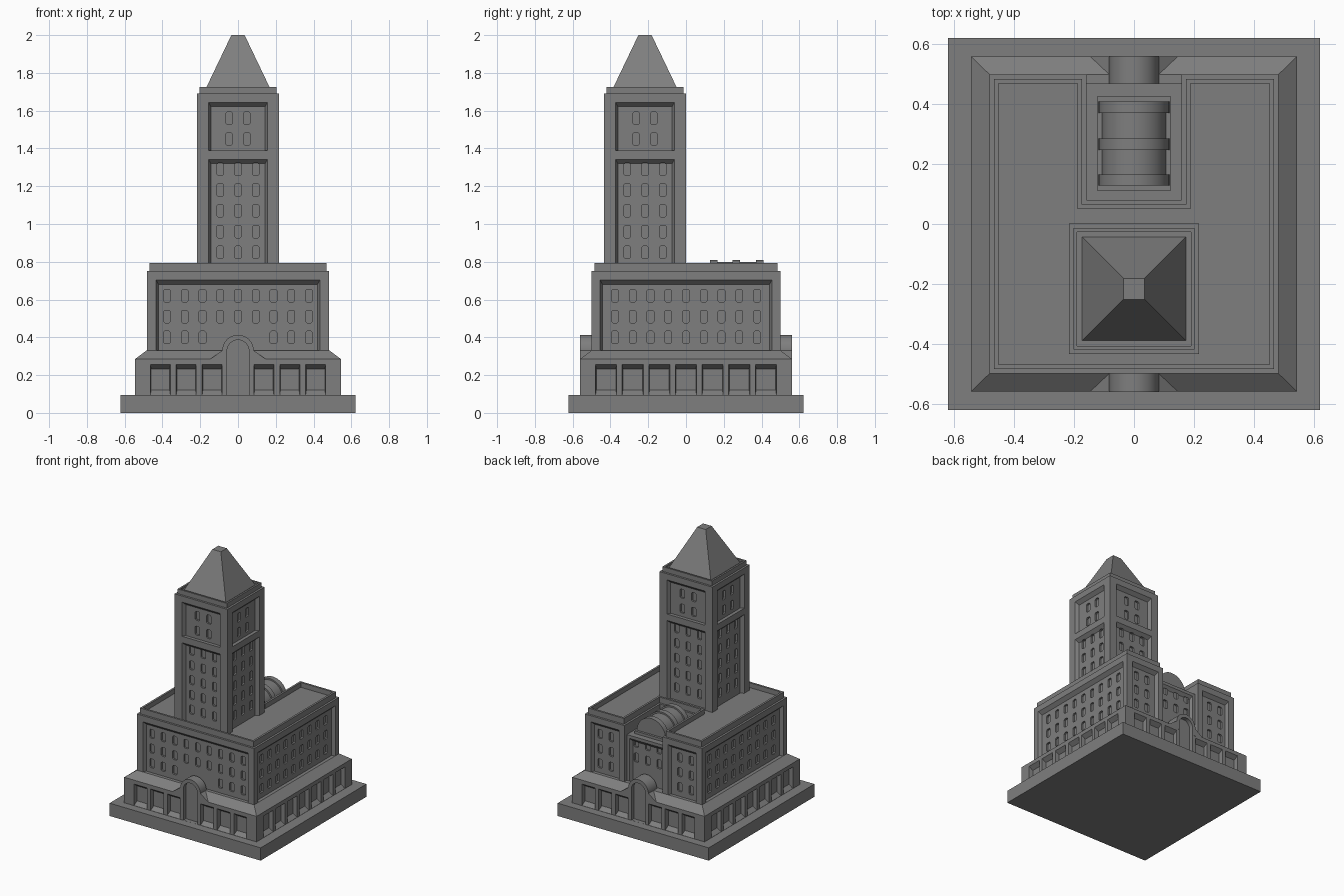
import bpy, bmesh, math
from mathutils import Matrix, Vector

cube = bpy.data.objects.get("Cube")
if cube:
    bpy.data.objects.remove(cube, do_unlink=True)

stone = bpy.data.materials.new("grey stone")
stone.use_nodes = True
GREY = (0.21, 0.21, 0.21, 1)
stone.diffuse_color = GREY
stone.node_tree.nodes["Principled BSDF"].inputs["Base Color"].default_value = GREY

TOWER_Y = -0.217


# ---- helpers ----
def loft(bm, ring_a, ring_b):
    """Closed solid between two matching rings of points."""
    a = [bm.verts.new(p) for p in ring_a]
    b = [bm.verts.new(p) for p in ring_b]
    n = len(a)
    faces = [bm.faces.new(a), bm.faces.new(b)]
    for i in range(n):
        j = (i + 1) % n
        faces.append(bm.faces.new((a[i], a[j], b[j], b[i])))
    bmesh.ops.recalc_face_normals(bm, faces=faces)


def finish(bm, name):
    mesh = bpy.data.meshes.new(name)
    bm.to_mesh(mesh)
    bm.free()
    mesh.materials.append(stone)
    ob = bpy.data.objects.new(name, mesh)
    bpy.context.collection.objects.link(ob)
    return ob


def solid(name, ring_a, ring_b):
    bm = bmesh.new()
    loft(bm, ring_a, ring_b)
    return finish(bm, name)


def rect(hx, hy, z, cy=0):
    return [(-hx, cy - hy, z), (hx, cy - hy, z), (hx, cy + hy, z), (-hx, cy + hy, z)]


def at_y(profile, y):
    return [(x, y, z) for x, z in profile]


def half_disc(r, zc, base=None, n=24):
    """Arch outline; with a base height it gets straight legs."""
    pts = [(r * math.cos(math.pi * i / n), zc + r * math.sin(math.pi * i / n))
           for i in range(n + 1)]
    return pts if base is None else pts + [(-r, base), (r, base)]


def on_side(profile, dist, angle, cy=0):
    """Put a (u, z) outline on the wall facing the given direction."""
    turn = Matrix.Rotation(math.radians(angle), 4, 'Z')
    return [turn @ Vector((u, -dist, z)) + Vector((0, cy, 0)) for u, z in profile]


def box2(u0, u1, z0, z1):
    return [(u0, z0), (u1, z0), (u1, z1), (u0, z1)]


def panel(bm, angle, dist, u0, u1, z0, z1, sill=0.0, depth=0.025, side=0.012, cy=0):
    """Recess with splayed jambs, soffit and sill."""
    loft(bm, on_side(box2(u0, u1, z0, z1), dist + 0.0005, angle, cy),
         on_side(box2(u0 + side, u1 - side, z0 + sill, z1 - 0.024), dist - depth, angle, cy))


def windows(bm, angle, dist, columns, rows, cy=0):
    """Grid of small corner-cut window openings."""
    w, h, c = 0.018, 0.033, 0.007
    outline = [(-w + c, -h), (w - c, -h), (w, -h + c), (w, h - c),
               (w - c, h), (-w + c, h), (-w, h - c), (-w, -h + c)]
    for u in columns:
        for z in rows:
            shape = [(u + a, z + b) for a, b in outline]
            loft(bm, on_side(shape, dist + 0.004, angle, cy),
                 on_side(shape, dist - 0.014, angle, cy))


def cut(ob, bm):
    """Subtract a cutter mesh and discard it."""
    cutter = finish(bm, "cutter")
    cutter.hide_render = True
    mod = ob.modifiers.new("cut", 'BOOLEAN')
    mod.operation, mod.solver, mod.object = 'DIFFERENCE', 'EXACT', cutter
    bpy.ops.object.select_all(action='DESELECT')
    bpy.context.view_layer.objects.active = ob
    ob.select_set(True)
    bpy.ops.object.modifier_apply(modifier=mod.name)
    bpy.data.objects.remove(cutter, do_unlink=True)


def smooth(ob):
    bpy.ops.object.select_all(action='DESELECT')
    bpy.context.view_layer.objects.active = ob
    ob.select_set(True)
    bpy.ops.object.shade_smooth_by_angle(angle=math.radians(30))


# ---- base slab ----
solid("base_slab", rect(0.622, 0.622, 0), rect(0.622, 0.622, 0.095))

# ---- podium with sloped roof, bays and doors ----
bm = bmesh.new()
loft(bm, rect(0.545, 0.56, 0.09), rect(0.545, 0.56, 0.285))
podium = finish(bm, "podium")
solid("podium_roof", rect(0.545, 0.56, 0.285), rect(0.483, 0.5, 0.331))


def door_cutter():
    bm = bmesh.new()
    for angle in (0, 180):
        arch = half_disc(0.058, 0.328, 0.0955)
        loft(bm, on_side(arch, 0.57, angle), on_side(arch, 0.53, angle))
    return bm


bays = bmesh.new()
for angle in (0, 90, 180, 270):
    ends = angle in (0, 180)
    pitch, half, dist = (0.137, 0.053, 0.56) if ends else (0.141, 0.056, 0.545)
    for i in range(-3, 4):
        if i or not ends:
            panel(bays, angle, dist, i * pitch - half, i * pitch + half,
                  0.0955, 0.256, sill=0.025, depth=0.03, side=0.004)
cut(podium, bays)
cut(podium, door_cutter())
cut(bpy.data.objects["podium_roof"], door_cutter())

# ---- arched portals with gable shoulders, front and back ----
shoulder = [(-0.148, 0.284), (0.148, 0.284), (0.083, 0.331), (-0.083, 0.331)]
arch = half_disc(0.083, 0.33, 0.27)
for name, sign, inner in (("front", -1, 0.49), ("back", 1, 0.46)):
    for part, outline, outer in (("shoulder", shoulder, 0.56), ("portal", arch, 0.561)):
        ob = solid(name + "_" + part, at_y(outline, sign * outer), at_y(outline, sign * inner))
        cut(ob, door_cutter())
        if part == "portal":
            smooth(ob)


# ---- main block, U-shaped around a rear court ----
def u_ring(inset, z):
    x, y, nx, ny = 0.483 - inset, 0.5 - inset, 0.158 + inset, 0.08 - inset
    return [(-x, -y, z), (x, -y, z), (x, y, z), (nx, y, z),
            (nx, ny, z), (-nx, ny, z), (-nx, y, z), (-x, y, z)]


main = solid("main_block", u_ring(0, 0.33), u_ring(0, 0.75))
ROWS = (0.62, 0.51, 0.40)
COLS = [0.094 * i for i in range(-4, 5)]
recess, holes = bmesh.new(), bmesh.new()
panel(recess, 0, 0.5, -0.434, 0.434, 0.325, 0.705)
windows(holes, 0, 0.475, COLS, ROWS[:2])
windows(holes, 0, 0.475, [u for u in COLS if abs(u) > 0.15], ROWS[2:])
for angle in (90, 270):
    panel(recess, angle, 0.483, -0.455, 0.455, 0.325, 0.705)
    windows(holes, angle, 0.458, COLS, ROWS)
for u0, u1 in ((0.2, 0.434), (-0.434, -0.2)):
    panel(recess, 180, 0.5, u0, u1, 0.325, 0.705)
windows(holes, 180, 0.475, [u for u in COLS if abs(u) > 0.25], ROWS)
cut(main, recess)
cut(main, holes)

parapet = solid("roof_parapet", u_ring(0.015, 0.75), u_ring(0.015, 0.793))
bm = bmesh.new()
loft(bm, u_ring(0.03, 0.757), u_ring(0.03, 0.9))
cut(parapet, bm)

# ---- lower block inside the court, with barrel vault ----
court = solid("court_block", rect(0.158, 0.2, 0.33, 0.27), rect(0.158, 0.2, 0.672, 0.27))
recess, holes = bmesh.new(), bmesh.new()
panel(recess, 180, 0.47, -0.135, 0.135, 0.325, 0.65, depth=0.02)
windows(holes, 180, 0.45, COLS[3:6], ROWS[:2])
cut(court, recess)
cut(court, holes)
solid("vault_plinth", rect(0.124, 0.157, 0.67, 0.269), rect(0.124, 0.157, 0.692, 0.269))

vault = half_disc(0.107, 0.692)
smooth(solid("barrel_vault", at_y(vault, 0.14), at_y(vault, 0.395)))
rib = half_disc(0.118, 0.692)
for i, y in enumerate((0.147, 0.266, 0.39)):
    ob = solid("vault_rib_%d" % (i + 1), at_y(rib, y - 0.019), at_y(rib, y + 0.019))
    smooth(ob)

# ---- tower ----
tower = solid("tower", rect(0.218, 0.218, 0.75, TOWER_Y), rect(0.218, 0.218, 1.69, TOWER_Y))
recess, holes = bmesh.new(), bmesh.new()
for angle in (0, 90, 180, 270):
    for z0, z1 in ((0.745, 1.343), (1.39, 1.645)):
        panel(recess, angle, 0.218, -0.157, 0.157, z0, z1, side=0.014, cy=TOWER_Y)
    windows(holes, angle, 0.193, COLS[3:6], [0.85 + 0.11 * i for i in range(5)], TOWER_Y)
    windows(holes, angle, 0.193, (-0.047, 0.047), (1.45, 1.56), TOWER_Y)
cut(tower, recess)
cut(tower, holes)

# ---- tower cap and truncated pyramid ----
cap = solid("tower_cap", rect(0.203, 0.203, 1.69, TOWER_Y), rect(0.203, 0.203, 1.725, TOWER_Y))
bm = bmesh.new()
loft(bm, rect(0.19, 0.19, 1.712, TOWER_Y), rect(0.19, 0.19, 1.8, TOWER_Y))
cut(cap, bm)
solid("tower_spire", rect(0.173, 0.173, 1.712, TOWER_Y), rect(0.035, 0.035, 2.0, TOWER_Y))
